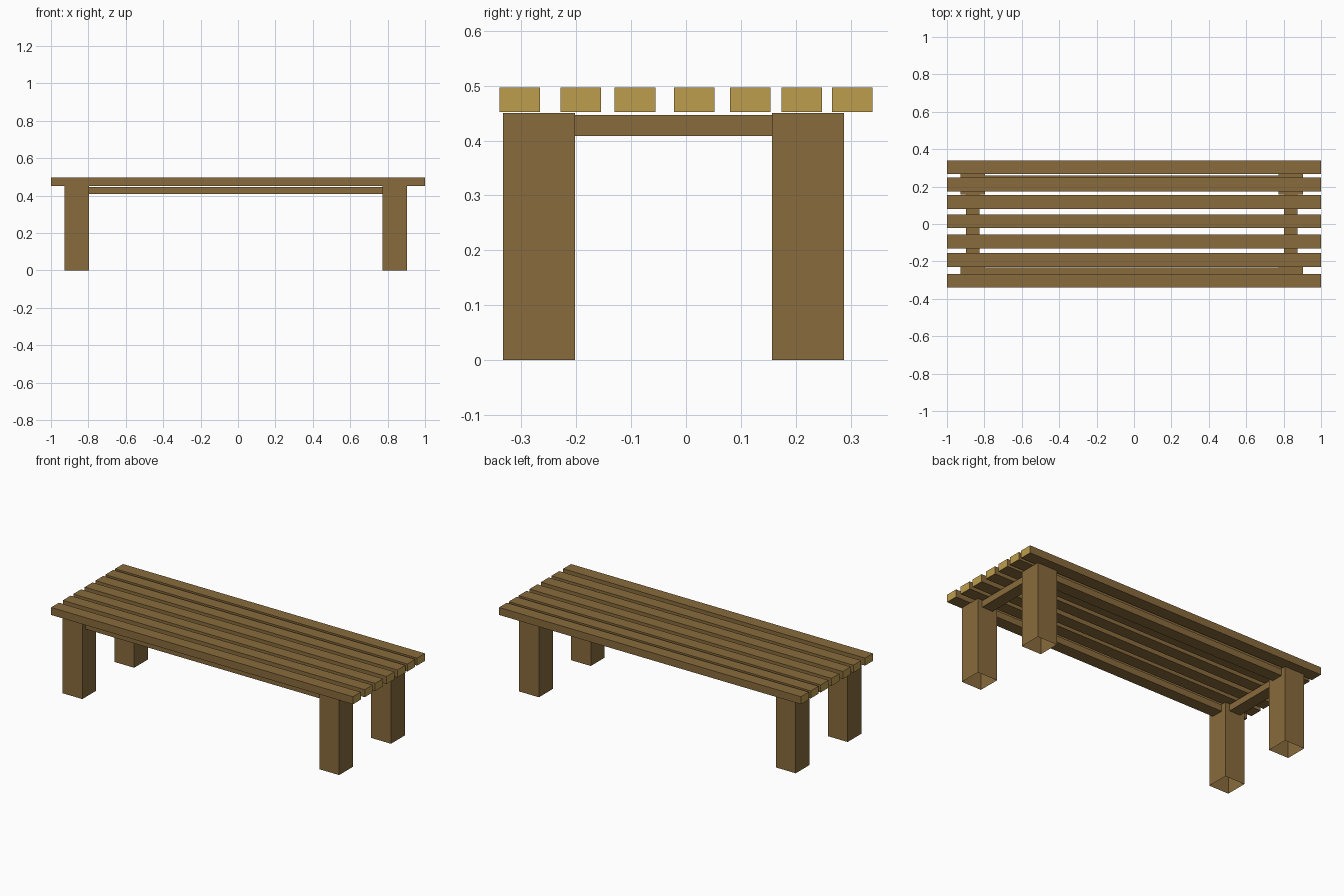
import bpy, bmesh
from mathutils import Vector

if "Cube" in bpy.data.objects:
    bpy.data.objects.remove(bpy.data.objects["Cube"])


def material(name, rgb):
    m = bpy.data.materials.new(name)
    m.diffuse_color = (*rgb, 1)
    m.use_nodes = True
    m.node_tree.nodes["Principled BSDF"].inputs["Base Color"].default_value = m.diffuse_color
    return m


brown = material("brown wood", (0.247, 0.147, 0.045))
end_grain = material("pale end grain", (0.515, 0.337, 0.075))


def box(name, lo, hi, open_bottom=False, pale_ends=False):
    """Axis-aligned box between two corners."""
    lo, hi = Vector(lo), Vector(hi)
    bm = bmesh.new()
    bmesh.ops.create_cube(bm, size=1)
    for v in bm.verts:
        v.co = Vector(a * b for a, b in zip(v.co, hi - lo)) + (lo + hi) / 2
    bm.normal_update()
    if open_bottom:
        bmesh.ops.delete(bm, geom=[f for f in bm.faces if f.normal.z < -0.5], context='FACES')
    for f in bm.faces:
        f.material_index = int(pale_ends and abs(f.normal.x) > 0.5)
    me = bpy.data.meshes.new(name)
    bm.to_mesh(me)
    bm.free()
    me.materials.append(brown)
    me.materials.append(end_grain)
    ob = bpy.data.objects.new(name, me)
    bpy.context.collection.objects.link(ob)


# Seat slats, slightly uneven spacing
for i, y in enumerate((-0.303, -0.192, -0.093, 0.015, 0.117, 0.211, 0.303)):
    box(f"seat_slat_{i + 1}", (-1, y - 0.037, 0.452), (1, y + 0.037, 0.497), pale_ends=True)

LEG_X = {"left": -0.863, "right": 0.838}
LEG_Y = {"front": -0.268, "back": 0.2225}
H = 0.0655   # half leg width
R = 0.036    # half rail width
Z0, Z1 = 0.408, 0.447

# Legs, open underneath
for ny, y in LEG_Y.items():
    for nx, x in LEG_X.items():
        box(f"{ny}_{nx}_leg", (x - H, y - H, 0), (x + H, y + H, 0.45), open_bottom=True)

# Long rails between the legs
for ny, y in LEG_Y.items():
    box(f"{ny}_rail", (LEG_X["left"] + H, y - R, Z0), (LEG_X["right"] - H, y + R, Z1))

# Short end rails
for nx, x in LEG_X.items():
    box(f"{nx}_end_rail", (x - R, LEG_Y["front"] + H, Z0), (x + R, LEG_Y["back"] - H, Z1))
